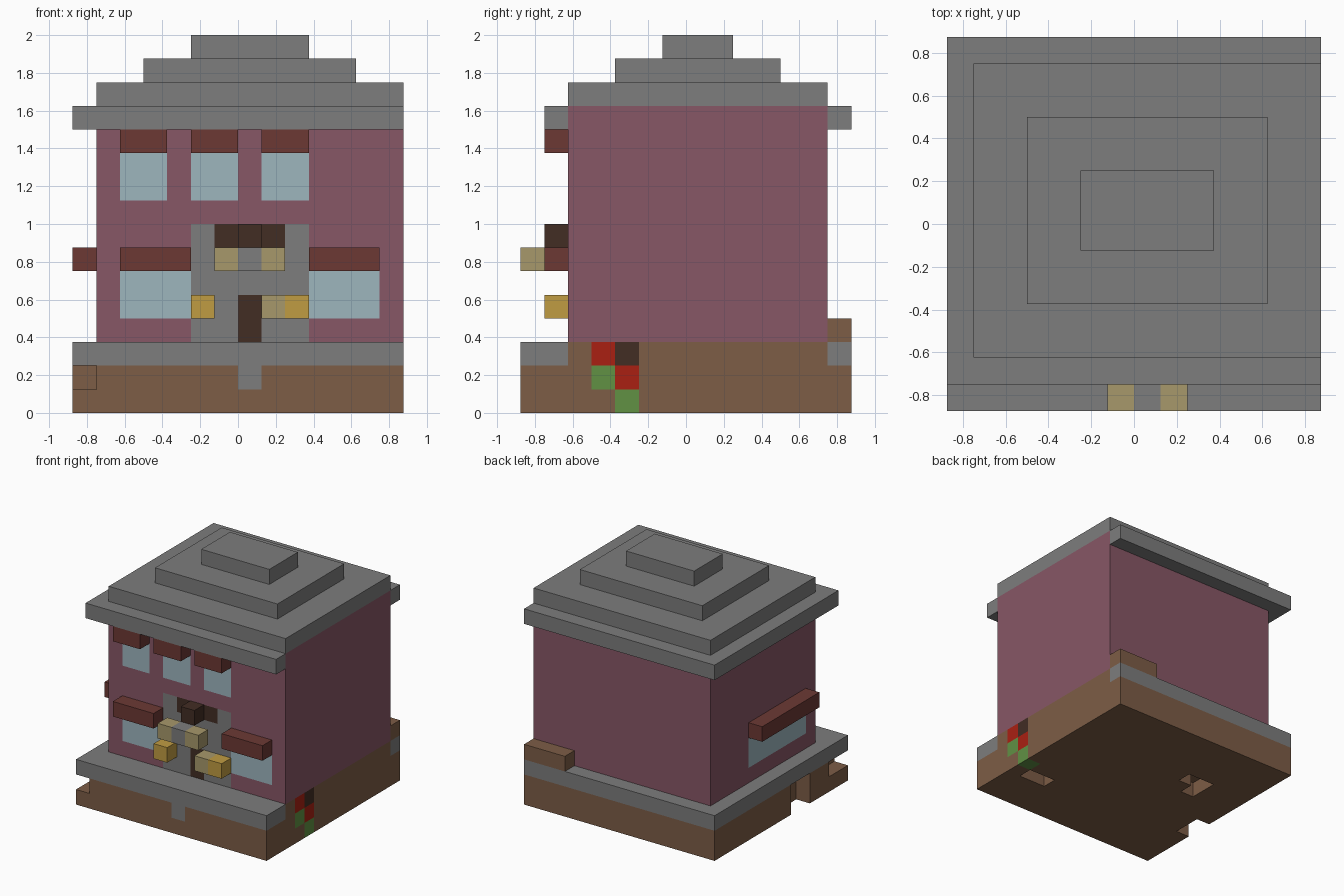
import bpy, bmesh
from itertools import product

if "Cube" in bpy.data.objects:
    bpy.data.objects.remove(bpy.data.objects["Cube"], do_unlink=True)

UNIT = 0.125   # edge of one block
HALF = 7       # blocks from the centre to the outer side


def linear(c):
    c /= 255
    return c / 12.92 if c <= 0.04045 else ((c + 0.055) / 1.055) ** 2.4


def material(name, *rgb):
    colour = (*[linear(c) for c in rgb], 1)
    mat = bpy.data.materials.new(name)
    mat.diffuse_color = colour
    mat.use_nodes = True
    shader = mat.node_tree.nodes["Principled BSDF"]
    shader.inputs["Base Color"].default_value = colour
    shader.inputs["Roughness"].default_value = 0.9
    return mat


stone = material("grey stone", 125, 125, 125)
brick = material("dusty pink", 135, 87, 102)
earth = material("earth brown", 125, 93, 70)
maroon = material("awning maroon", 108, 57, 52)
glass = material("pale blue glass", 157, 182, 190)
gold = material("gold", 192, 156, 66)
sand = material("sand", 167, 152, 107)
timber = material("dark timber", 66, 45, 36)
red = material("flower red", 170, 32, 18)
green = material("leaf green", 97, 145, 68)

blocks = {}   # block position -> part name
parts = {}    # part name -> material


def cells(x, y, z):
    return product(range(*x), range(*y), range(*z))


def fill(name, mat, x, y, z):
    """Fill a box of blocks, replacing whatever was there."""
    parts[name] = mat
    for c in cells(x, y, z):
        blocks[c] = name


def carve(x, y, z):
    for c in cells(x, y, z):
        blocks.pop(c, None)


def at(n):
    return n, n + 1


# Ground, stone ledge and house body
full = (0, 14)
house_x, house_y = (1, 14), (2, 13)
fill("ground", earth, full, full, (0, 2))
fill("ledge", stone, full, full, at(2))
fill("ledge_drip", stone, at(7), at(0), at(1))
fill("foundation", earth, house_x, house_y, at(2))
fill("back_step", earth, (11, 14), at(13), at(3))
fill("eave", stone, full, (1, 14), at(12))
fill("walls", brick, house_x, house_y, (3, 13))

# Stepped roof
fill("roof_lower", stone, house_x, house_y, at(13))
fill("roof_middle", stone, (3, 12), (4, 11), at(14))
fill("roof_top", stone, (5, 10), (6, 9), at(15))

# Notches at the side of the ground and pockets under it
carve(at(0), (0, 2), at(1))
carve(at(0), (4, 6), (0, 2))
carve((11, 13), at(3), at(0))
carve((3, 5), at(9), at(0))
carve(at(3), at(8), at(0))

# Flowers on the flush side
for j, k in ((3, 1), (4, 0)):
    fill("flower_leaves", green, at(13), at(j), at(k))
    fill("flower_petals", red, at(13), at(j), at(k + 1))
fill("flower_shade", timber, at(13), at(4), at(2))

# Front windows, each with an awning
front, porch_row = at(2), at(1)
for x in ((2, 4), (5, 7), (8, 10)):
    fill("upper_windows", glass, x, front, (9, 11))
    fill("upper_awnings", maroon, x, porch_row, at(11))
for x in ((2, 5), (10, 13)):
    fill("lower_windows", glass, x, front, (4, 6))
    fill("lower_awnings", maroon, x, porch_row, at(6))

# Side window with its awning
fill("side_window", glass, at(1), (3, 9), (4, 6))
fill("side_awning", maroon, at(0), (3, 9), at(6))

# Entrance: surround, door, lintel, hanging sign and lamps
fill("door_surround", stone, (5, 10), front, (3, 8))
fill("door", timber, at(7), front, (3, 5))
fill("lintel", timber, (6, 9), front, at(7))
fill("sign_bracket", timber, at(7), porch_row, at(7))
fill("sign", sand, (6, 9), at(0), at(6))
fill("sign_centre", stone, at(7), at(0), at(6))
for i in (5, 9):
    fill("lamps", gold, at(i), porch_row, at(4))
fill("lamp_arm", sand, at(8), porch_row, at(4))


def build(name, mat):
    """Make one object from the exposed block sides of a part."""
    bm = bmesh.new()
    verts = {}

    def vert(p):
        if p not in verts:
            x, y, z = p
            verts[p] = bm.verts.new(((x - HALF) * UNIT, (y - HALF) * UNIT, z * UNIT))
        return verts[p]

    for c in [c for c in blocks if blocks[c] == name]:
        for axis, side in product(range(3), (0, 1)):
            neighbour = list(c)
            neighbour[axis] += 2 * side - 1
            if tuple(neighbour) in blocks:
                continue
            u, v = (axis + 1) % 3, (axis + 2) % 3
            ring = []
            for du, dv in ((0, 0), (1, 0), (1, 1), (0, 1)):
                p = list(c)
                p[axis] += side
                p[u] += du
                p[v] += dv
                ring.append(vert(tuple(p)))
            bm.faces.new(ring if side else ring[::-1])
    bmesh.ops.dissolve_limit(bm, angle_limit=0.01, verts=bm.verts, edges=bm.edges)
    mesh = bpy.data.meshes.new(name)
    bm.to_mesh(mesh)
    bm.free()
    mesh.materials.append(mat)
    bpy.context.collection.objects.link(bpy.data.objects.new(name, mesh))


for part, mat in parts.items():
    build(part, mat)
